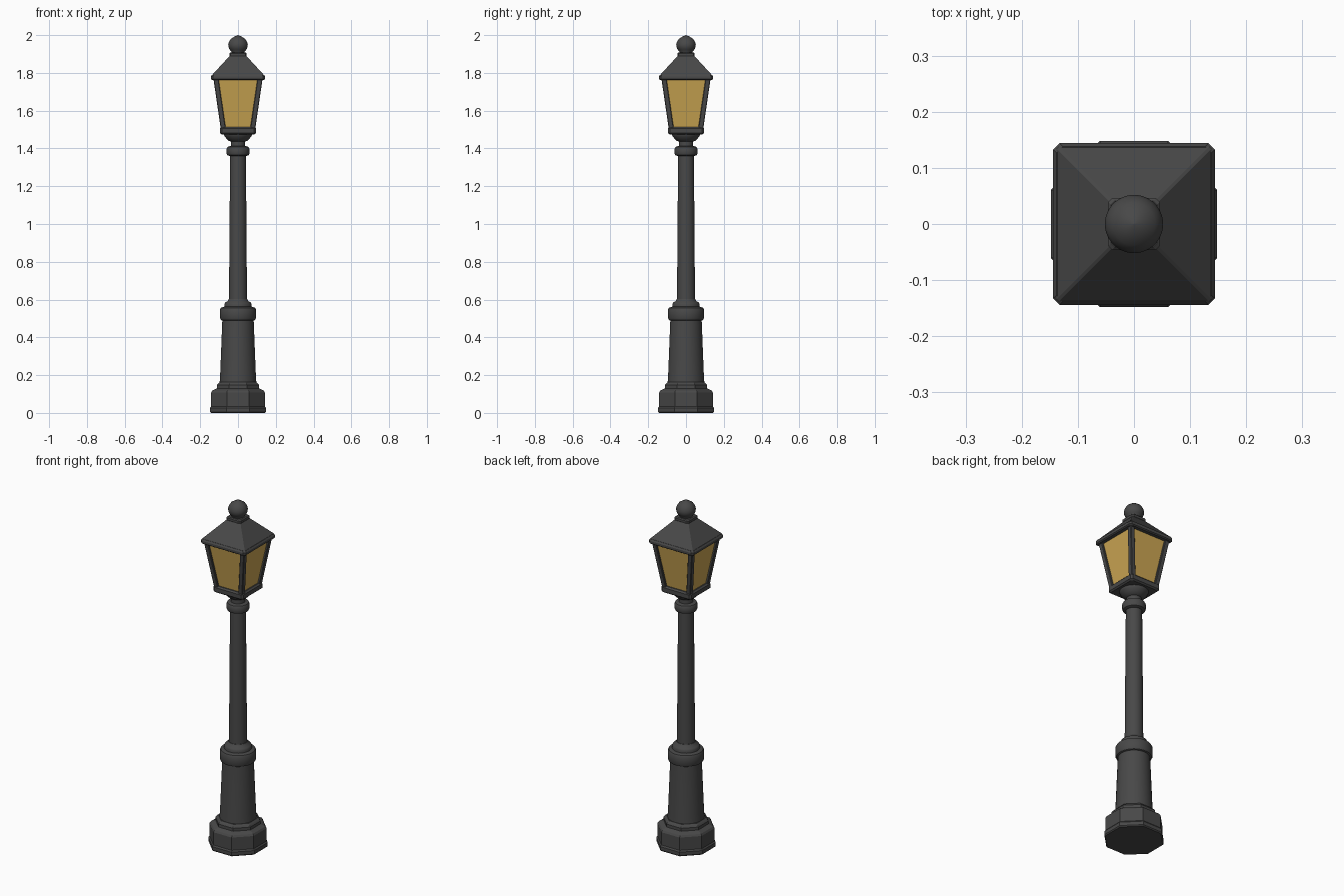
import bpy, bmesh, math

cube = bpy.data.objects.get("Cube")
if cube:
    bpy.data.objects.remove(cube, do_unlink=True)


def material(name, colour):
    m = bpy.data.materials.new(name)
    m.use_nodes = True
    m.diffuse_color = colour
    b = m.node_tree.nodes["Principled BSDF"]
    b.inputs["Base Color"].default_value = colour
    b.inputs["Roughness"].default_value = 0.6
    return m


iron = material("dark iron", (0.065, 0.065, 0.065, 1))
amber = material("amber glass", (0.6, 0.38, 0.085, 1))


def polygon(sides):
    """Section with flats facing the axes; radius is measured to the corners."""
    def section(r):
        step = math.tau / sides
        return [(r * math.cos((i + 0.5) * step), r * math.sin((i + 0.5) * step))
                for i in range(sides)]
    return section


def octagon(r):
    """Octagon whose radius is measured to the flats."""
    return polygon(8)(r / math.cos(math.pi / 8))


def chamfered_square(cut):
    def section(h):
        k = h - cut
        return [(h, -k), (h, k), (k, h), (-k, h), (-h, k), (-h, -k), (-k, -h), (k, -h)]
    return section


def square(h):
    return [(h, -h), (h, h), (-h, h), (-h, -h)]


def loft(name, section, rings, mat=iron, smooth=False):
    """Skin a stack of (size, z, centre x, centre y) rings and cap both ends."""
    bm = bmesh.new()
    loops = []
    for size, z, *centre in rings:
        cx, cy = centre or (0, 0)
        loops.append([bm.verts.new((x + cx, y + cy, z)) for x, y in section(size)])
    n = len(loops[0])
    for low, high in zip(loops, loops[1:]):
        for i in range(n):
            j = (i + 1) % n
            bm.faces.new((low[i], low[j], high[j], high[i]))
    bm.faces.new(loops[0][::-1])
    bm.faces.new(loops[-1])
    bmesh.ops.recalc_face_normals(bm, faces=bm.faces)
    mesh = bpy.data.meshes.new(name)
    bm.to_mesh(mesh)
    bm.free()
    mesh.materials.append(mat)
    ob = bpy.data.objects.new(name, mesh)
    bpy.context.collection.objects.link(ob)
    if smooth:
        bpy.ops.object.select_all(action="DESELECT")
        ob.select_set(True)
        bpy.context.view_layer.objects.active = ob
        bpy.ops.object.shade_smooth_by_angle(angle=math.radians(35))
    return ob


round_section = polygon(32)

# Octagonal foot with a stepped top
loft("foot", octagon, [(0.143, 0), (0.148, 0.006), (0.148, 0.026), (0.142, 0.034),
                       (0.142, 0.108), (0.136, 0.118), (0.112, 0.13)])
loft("foot_step", octagon, [(0.112, 0.125), (0.112, 0.147), (0.106, 0.155), (0.098, 0.163)])

# Tapered pedestal and its ring mouldings
loft("pedestal", round_section, [(0.099, 0.14), (0.095, 0.2), (0.083, 0.5)], smooth=True)
loft("pedestal_ring", round_section, [(0.083, 0.488), (0.091, 0.492), (0.096, 0.502),
                                      (0.096, 0.546), (0.091, 0.556), (0.075, 0.562)], smooth=True)
loft("pedestal_cap", round_section, [(0.073, 0.555), (0.073, 0.575), (0.068, 0.584),
                                     (0.055, 0.592), (0.05, 0.602)], smooth=True)

# Pole, collar and flared neck
loft("pole", round_section, [(0.048, 0.58), (0.042, 1.37)], smooth=True)
loft("collar", round_section, [(0.046, 1.36), (0.057, 1.365), (0.061, 1.374),
                               (0.061, 1.398), (0.056, 1.408), (0.04, 1.413)], smooth=True)
loft("neck", round_section, [(0.038, 1.4), (0.038, 1.436), (0.05, 1.441), (0.061, 1.452),
                             (0.07, 1.463), (0.075, 1.473), (0.075, 1.485)], smooth=True)

# Lantern floor plate
loft("lantern_floor", chamfered_square(0.01),
     [(0.088, 1.475), (0.096, 1.482), (0.096, 1.506), (0.088, 1.514)])

# Glass body, slightly behind the corner posts
loft("lantern_glass", square, [(0.08, 1.508), (0.12, 1.772)], amber)

# Four leaning corner posts
for sx, side in ((1, "left"), (-1, "right")):
    for sy, end in ((-1, "front"), (1, "back")):
        low, high = 0.078, 0.117
        loft(f"{end}_{side}_post", chamfered_square(0.003),
             [(0.0135, 1.505, sx * low, sy * low), (0.0135, 1.772, sx * high, sy * high)])

# Roof with eave, hipped slopes and a small square cap
loft("eave", chamfered_square(0.011),
     [(0.138, 1.763), (0.144, 1.768), (0.144, 1.781), (0.138, 1.79)])
loft("roof", chamfered_square(0.004), [(0.138, 1.788), (0.042, 1.892)])
loft("roof_cap", chamfered_square(0.007),
     [(0.041, 1.885), (0.046, 1.89), (0.046, 1.903), (0.041, 1.908)])

# Pointed ball finial
loft("finial", round_section, [(0.034, 1.9), (0.036, 1.914), (0.045, 1.924), (0.051, 1.937),
                               (0.052, 1.95), (0.048, 1.965), (0.038, 1.98),
                               (0.02, 1.992), (0.001, 2.0)], smooth=True)
